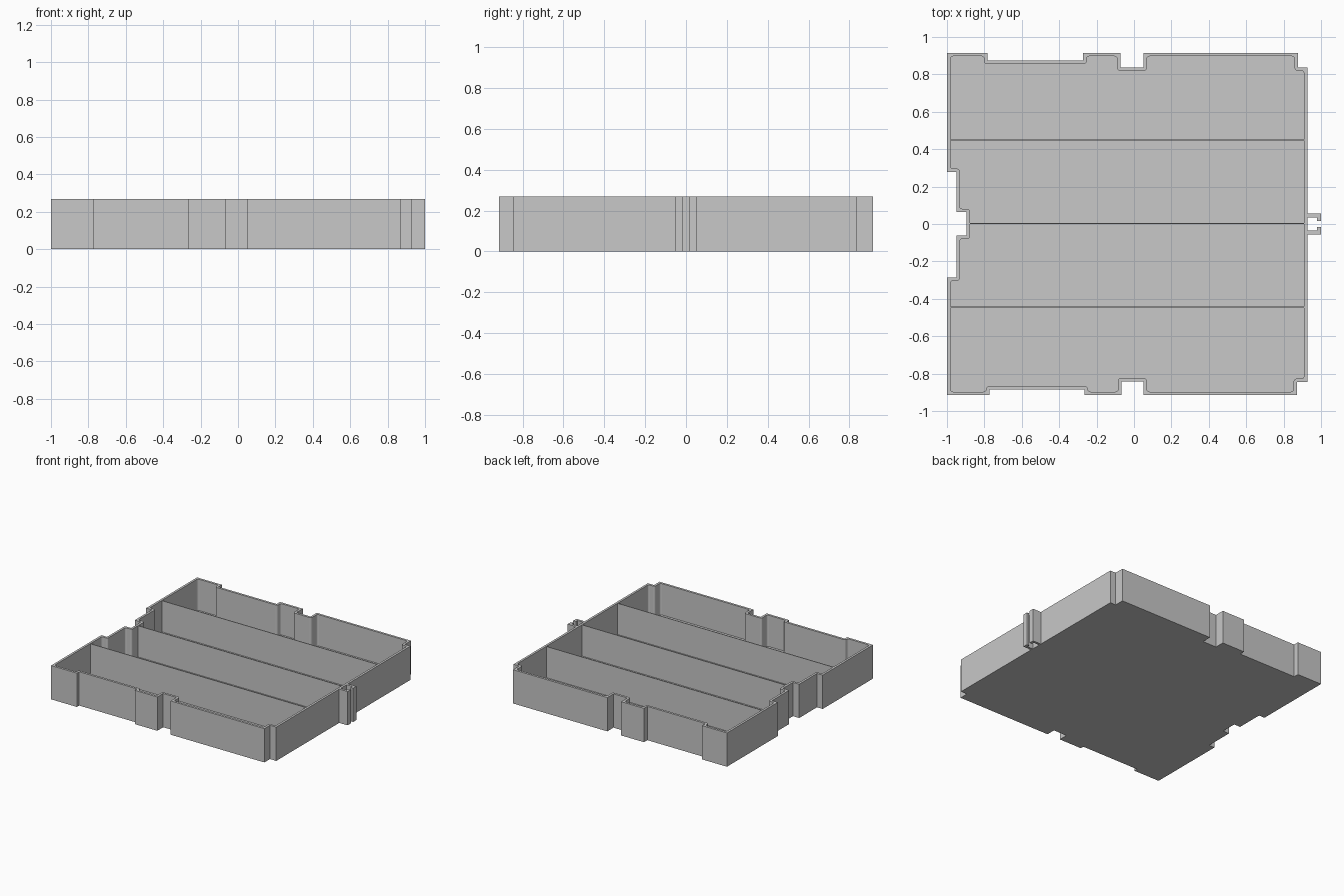
import bpy, bmesh
from mathutils import Vector

cube = bpy.data.objects.get("Cube")
if cube:
    bpy.data.objects.remove(cube, do_unlink=True)

HEIGHT, WALL, FLOOR = 0.268, 0.018, 0.02

grey = bpy.data.materials.new("light grey")
grey.use_nodes = True
colour = (0.578, 0.578, 0.578, 1)
grey.diffuse_color = colour
grey.node_tree.nodes["Principled BSDF"].inputs["Base Color"].default_value = colour


def prism(name, points, z0, z1, radius=0):
    """Extrude a flat outline from z0 to z1, optionally rounding its corners."""
    bm = bmesh.new()
    bm.faces.new([bm.verts.new((x, y, z0)) for x, y in points])
    if radius:
        bmesh.ops.bevel(bm, geom=bm.verts[:], offset=radius, segments=3,
                        affect='VERTICES', profile=0.5)
    top = bmesh.ops.extrude_face_region(bm, geom=bm.faces[:])["geom"]
    bmesh.ops.translate(bm, vec=(0, 0, z1 - z0),
                        verts=[v for v in top if isinstance(v, bmesh.types.BMVert)])
    bmesh.ops.recalc_face_normals(bm, faces=bm.faces[:])
    mesh = bpy.data.meshes.new(name)
    bm.to_mesh(mesh)
    bm.free()
    mesh.materials.append(grey)
    obj = bpy.data.objects.new(name, mesh)
    bpy.context.collection.objects.link(obj)
    return obj


def inset(points, d):
    """Move every side of a counter-clockwise right-angled outline inward."""
    result = []
    for i, p in enumerate(points):
        a = (Vector(p) - Vector(points[i - 1])).normalized()
        b = (Vector(points[(i + 1) % len(points)]) - Vector(p)).normalized()
        result.append(Vector(p) + d * (Vector((-a.y, a.x)) + Vector((-b.y, b.x))))
    return result


# Notched outline, counter-clockwise from the front right-hand corner
front = [(-1, -.915), (-.773, -.915), (-.773, -.886), (-.265, -.886), (-.265, -.915),
         (-.067, -.915), (-.067, -.842), (.05, -.842), (.05, -.915), (.872, -.915),
         (.872, -.845), (.927, -.845)]
back = [(.927, .838), (.877, .838), (.877, .915), (.05, .915), (.05, .838), (-.072, .838),
        (-.072, .915), (-.272, .915), (-.272, .873), (-.782, .873), (-.782, .915), (-1, .915)]
side = [(-1, .278), (-.95, .278), (-.95, .063), (-.895, .063),
        (-.895, -.062), (-.95, -.062), (-.95, -.285), (-1, -.285)]
outline = front + back + side

# Hollow tray with rounded inner corners
tray = prism("tray", outline, 0, HEIGHT)
cutter = prism("tray_cutter", inset(outline, WALL), FLOOR, HEIGHT + .1, .014)
cutter.hide_render = True
mod = tray.modifiers.new("hollow", 'BOOLEAN')
mod.operation, mod.solver, mod.object = 'DIFFERENCE', 'EXACT', cutter
bpy.context.view_layer.objects.active = tray
bpy.ops.object.modifier_apply(modifier=mod.name)
bpy.data.objects.remove(cutter, do_unlink=True)

# Thin dividers running the width of the tray
for name, y, x0 in (("back", .45, -.985), ("middle", .002, -.88), ("front", -.445, -.985)):
    t = .003
    prism(name + "_divider", [(x0, y - t), (.913, y - t), (.913, y + t), (x0, y + t)],
          FLOOR, HEIGHT - .001)

# Pair of hooked clips on the left side
for name, s in (("back", 1), ("front", -1)):
    clip = [(.927, .036), (.978, .036), (.978, .015), (1, .015), (1, .055), (.927, .055)]
    prism(name + "_clip", [(x, y * s) for x, y in clip], 0, HEIGHT)
